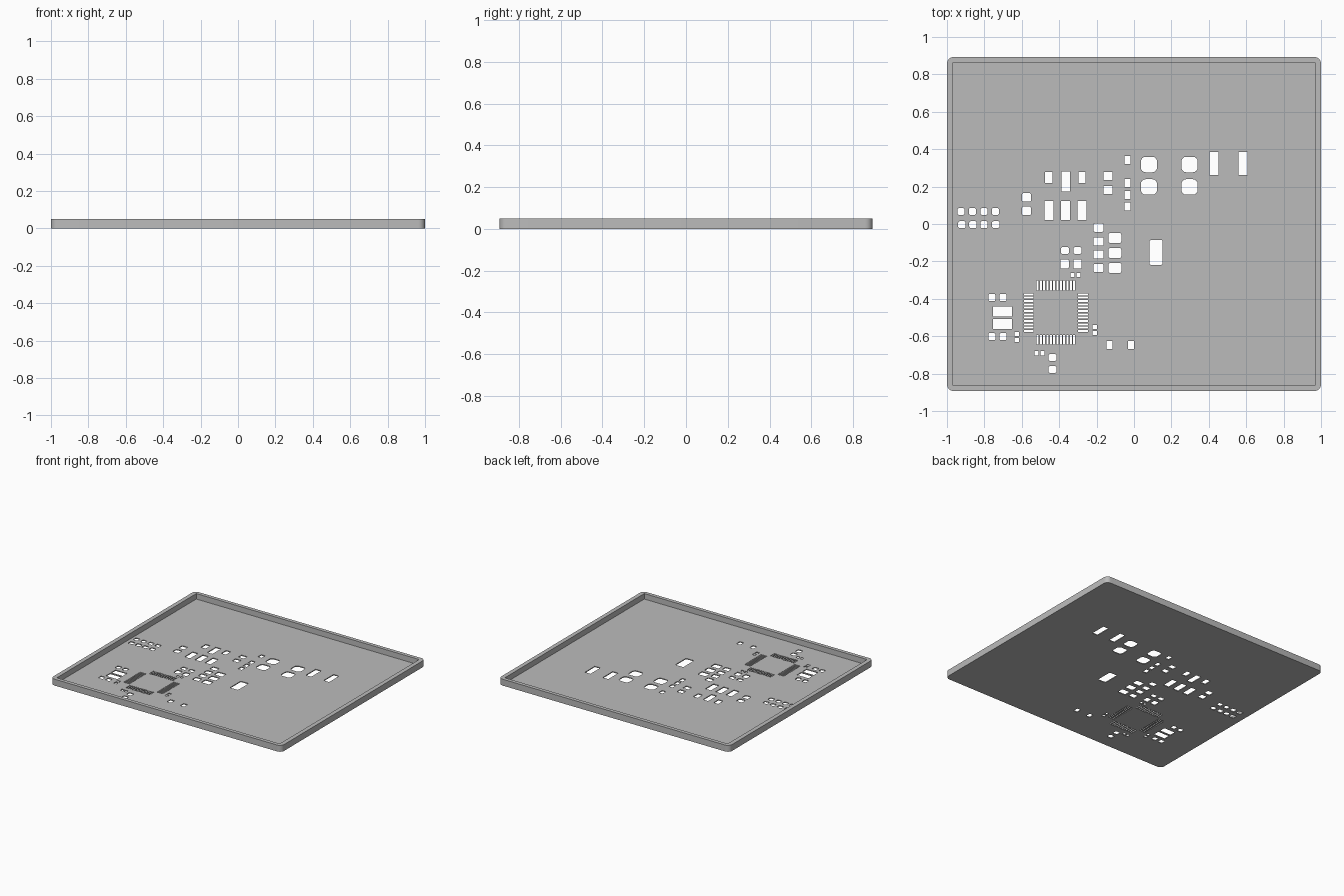
import bpy, bmesh, math

if "Cube" in bpy.data.objects:
    bpy.data.objects.remove(bpy.data.objects["Cube"])

FLOOR, HEIGHT = 0.007, 0.05

grey = bpy.data.materials.new("plain grey")
grey.use_nodes = True
grey.diffuse_color = (0.5, 0.5, 0.5, 1)
grey.node_tree.nodes["Principled BSDF"].inputs["Base Color"].default_value = grey.diffuse_color


def outline(x, y, w, h, r, steps=6):
    """Counter-clockwise rectangle with optional rounded corners."""
    pts = []
    for i, (sx, sy) in enumerate([(1, 1), (-1, 1), (-1, -1), (1, -1)]):
        cx, cy = x + sx * (w / 2 - r), y + sy * (h / 2 - r)
        for k in range(steps + 1 if r else 1):
            a = math.pi / 2 * (i + k / steps)
            pts.append((cx + r * math.cos(a), cy + r * math.sin(a)))
    return pts


def prism(bm, pts, z0, z1):
    low = [bm.verts.new((x, y, z0)) for x, y in pts]
    top = [bm.verts.new((x, y, z1)) for x, y in pts]
    bm.faces.new(low[::-1])
    bm.faces.new(top)
    for i in range(len(pts)):
        j = (i + 1) % len(pts)
        bm.faces.new((low[i], low[j], top[j], top[i]))


def make_object(name, bm):
    mesh = bpy.data.meshes.new(name)
    bm.to_mesh(mesh)
    bm.free()
    mesh.materials.append(grey)
    obj = bpy.data.objects.new(name, mesh)
    bpy.context.collection.objects.link(obj)
    return obj


def cut(obj, cutter):
    mod = obj.modifiers.new("cut", "BOOLEAN")
    mod.operation, mod.solver, mod.object = "DIFFERENCE", "EXACT", cutter
    bpy.context.view_layer.objects.active = obj
    bpy.ops.object.modifier_apply(modifier=mod.name)
    bpy.data.objects.remove(cutter)


# Tray with rounded outer corners and a square recess
bm = bmesh.new()
prism(bm, outline(0, 0, 2, 1.786, 0.036), 0, HEIGHT)
tray = make_object("stencil_tray", bm)
bm = bmesh.new()
prism(bm, outline(0, 0, 1.933, 1.728, 0), FLOOR, 0.1)
cut(tray, make_object("recess_cutter", bm))

# Openings through the floor
holes = bmesh.new()


def pads(xs, ys, w, h, r=0.0):
    """One opening at every crossing of the given columns and rows."""
    for x in xs:
        for y in ys:
            prism(holes, outline(x, y, w, h, r, 4), -0.05, 0.03)


# Left edge group
pads([-.925, -.864, -.802, -.741], [.067], .038, .036, .008)
pads([-.92, -.861, -.802, -.739], [-.003], .04, .036, .008)
# Upper middle groups
pads([-.575], [.142, .07], .05, .046, .01)
pads([-.455, -.278], [.249], .04, .06)
pads([-.366], [.227], .045, .107)
pads([-.455, -.366, -.278], [.072], .048, .1)
pads([-.139], [.257, .182], .048, .041)
pads([-.035], [.342, .219, .155, .094], .033, .042)
# Upper right large pads
pads([.08, .297], [.318, .198], .086, .083, .025)
pads([.428, .583], [.324], .048, .123)
pads([.118], [-.152], .07, .134, .01)
# Centre groups
pads([-.19], [-.02, -.094, -.163, -.235], .053, .043, .005)
pads([-.102], [-.075, -.155, -.235], .068, .052, .007)
pads([-.369, -.302], [-.142], .043, .036, .008)
pads([-.371, -.302], [-.214], .045, .05, .008)
pads([-.329, -.297], [-.273], .021, .021)
# Lower left groups
pads([-.76, -.70], [-.393, -.602], .038, .038, .008)
pads([-.703], [-.468, -.535], .1, .053)
pads([-.626], [-.588, -.62], .024, .021)
# Lower groups
pads([-.209], [-.551, -.583], .024, .021)
pads([-.521, -.489], [-.69], .021, .024)
pads([-.436], [-.714, -.778], .042, .038, .01)
pads([-.131, -.016], [-.647], .034, .042)

# Four rows of fine slots around a square chip
chip_x, chip_y, reach = -.418, -.474, .145
offsets = [(i - 5.5) * .0178 for i in range(12)]
pads([chip_x + o for o in offsets], [chip_y - reach, chip_y + reach], .0105, .052)
pads([chip_x - reach, chip_x + reach], [chip_y + o for o in offsets], .052, .0105)

cut(tray, make_object("opening_cutter", holes))

# Smooth the rounded corners, keep the edges sharp
bpy.ops.object.select_all(action="DESELECT")
tray.select_set(True)
bpy.context.view_layer.objects.active = tray
bpy.ops.object.shade_smooth_by_angle(angle=math.radians(30))
